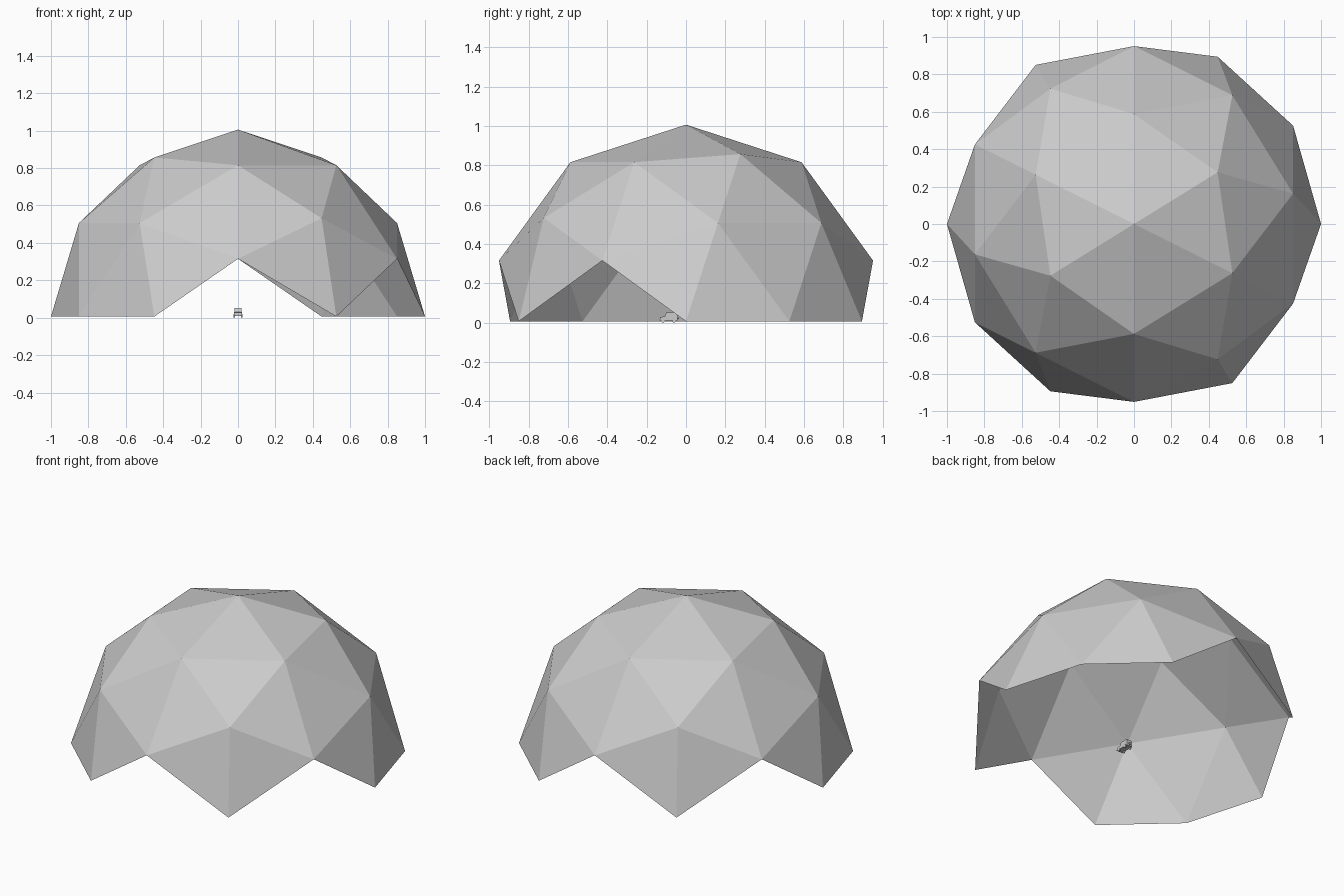
import bpy, bmesh, math
from mathutils import Matrix, Vector

if "Cube" in bpy.data.objects:
    bpy.data.objects.remove(bpy.data.objects["Cube"])


def material(name, value):
    m = bpy.data.materials.new(name)
    m.diffuse_color = (value, value, value, 1)
    m.use_nodes = True
    m.node_tree.nodes["Principled BSDF"].inputs["Base Color"].default_value = m.diffuse_color
    return m


GREY = material("light grey", 0.6)


def add_object(name, bm):
    mesh = bpy.data.meshes.new(name)
    bm.to_mesh(mesh)
    bm.free()
    mesh.materials.append(GREY)
    obj = bpy.data.objects.new(name, mesh)
    bpy.context.collection.objects.link(obj)
    return obj


def prism(name, profile, half_width, x=0):
    """Extrude a (y, z) side profile across x."""
    bm = bmesh.new()
    face = bm.faces.new([bm.verts.new((x - half_width, y, z)) for y, z in profile])
    out = bmesh.ops.extrude_face_region(bm, geom=[face])
    moved = [g for g in out["geom"] if isinstance(g, bmesh.types.BMVert)]
    bmesh.ops.translate(bm, verts=moved, vec=(2 * half_width, 0, 0))
    bmesh.ops.recalc_face_normals(bm, faces=bm.faces)
    return add_object(name, bm)


def wheel(name, x, y, z, radius, depth, axis):
    bm = bmesh.new()
    turn = Matrix.Rotation(math.pi / 2, 4, axis)
    bmesh.ops.create_cone(bm, cap_ends=True, segments=12, radius1=radius,
                          radius2=radius, depth=depth,
                          matrix=Matrix.Translation((x, y, z)) @ turn)
    return add_object(name, bm)


# Open geodesic shell: an edge midpoint is turned to the top, and everything
# reaching below the equator is removed, leaving four triangular archways
bm = bmesh.new()
bmesh.ops.create_icosphere(bm, subdivisions=2, radius=1)
for v in bm.verts:
    v.co = Vector((v.co.z, v.co.x, v.co.y))
low = [v for v in bm.verts if v.co.z < -0.01]
bmesh.ops.delete(bm, geom=low, context='VERTS')
bmesh.ops.translate(bm, verts=bm.verts, vec=(0, 0, 0.006))
add_object("dome_shell", bm)

# Tiny off-road car under the dome, nose towards the front
prism("car_body", [(-0.133, 0.010), (-0.042, 0.010), (-0.042, 0.031),
                   (-0.106, 0.031), (-0.132, 0.028)], 0.021)
prism("car_cabin", [(-0.108, 0.031), (-0.042, 0.031), (-0.044, 0.051),
                    (-0.100, 0.051)], 0.019)
prism("front_bumper", [(-0.136, 0.010), (-0.133, 0.010), (-0.133, 0.015),
                       (-0.136, 0.015)], 0.022)
for x, side in ((-0.019, "left"), (0.019, "right")):
    for y, end in ((-0.117, "front"), (-0.060, "rear")):
        wheel(f"{end}_{side}_wheel", x, y, 0.010, 0.010, 0.008, 'Y')
wheel("spare_wheel", 0, -0.039, 0.026, 0.009, 0.006, 'X')
